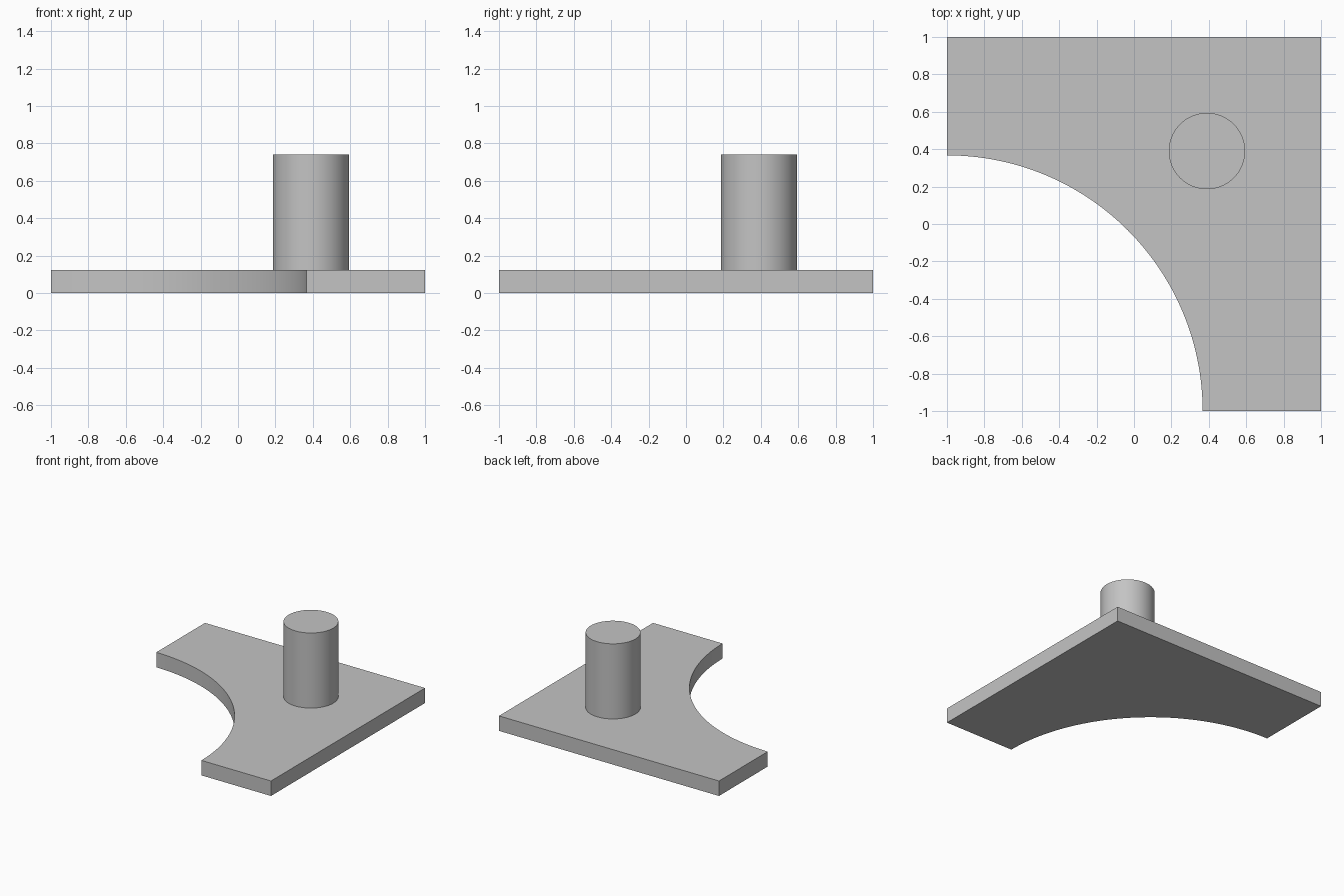
import bpy, bmesh, math
from mathutils import Vector

cube = bpy.data.objects.get("Cube")
if cube:
    bpy.data.objects.remove(cube, do_unlink=True)

PLATE_H = 0.123
POST_TOP = 0.74
ARC_R = 1.367

grey = bpy.data.materials.new("plain grey")
grey.use_nodes = True
colour = (0.55, 0.55, 0.55, 1)
grey.diffuse_color = colour
grey.node_tree.nodes["Principled BSDF"].inputs["Base Color"].default_value = colour


def extruded(name, outline, z0, z1):
    """Extrude a counter-clockwise outline upwards into a closed solid."""
    bm = bmesh.new()
    base = bm.faces.new([bm.verts.new((x, y, z0)) for x, y in outline])
    top = bmesh.ops.extrude_face_region(bm, geom=[base], use_keep_orig=True)
    verts = [g for g in top["geom"] if isinstance(g, bmesh.types.BMVert)]
    bmesh.ops.translate(bm, verts=verts, vec=Vector((0, 0, z1 - z0)))
    bmesh.ops.recalc_face_normals(bm, faces=bm.faces)
    mesh = bpy.data.meshes.new(name)
    bm.to_mesh(mesh)
    bm.free()
    mesh.materials.append(grey)
    obj = bpy.data.objects.new(name, mesh)
    bpy.context.collection.objects.link(obj)
    bpy.ops.object.select_all(action="DESELECT")
    obj.select_set(True)
    bpy.context.view_layer.objects.active = obj
    bpy.ops.object.shade_smooth_by_angle(angle=math.radians(30))
    return obj


def arc(cx, cy, r, start, end, steps):
    angles = [start + (end - start) * i / steps for i in range(steps + 1)]
    return [(cx + r * math.cos(a), cy + r * math.sin(a)) for a in angles]


# Square plate with a quarter circle cut from its front corner
cutout = arc(-1, -1, ARC_R, math.pi / 2, 0, 64)
extruded("base_plate", cutout + [(1, -1), (1, 1), (-1, 1)], 0, PLATE_H)

# Round post standing on the plate
ring = arc(0.39, 0.39, 0.204, 0, math.tau, 64)[:-1]
extruded("round_post", ring, PLATE_H, POST_TOP)
